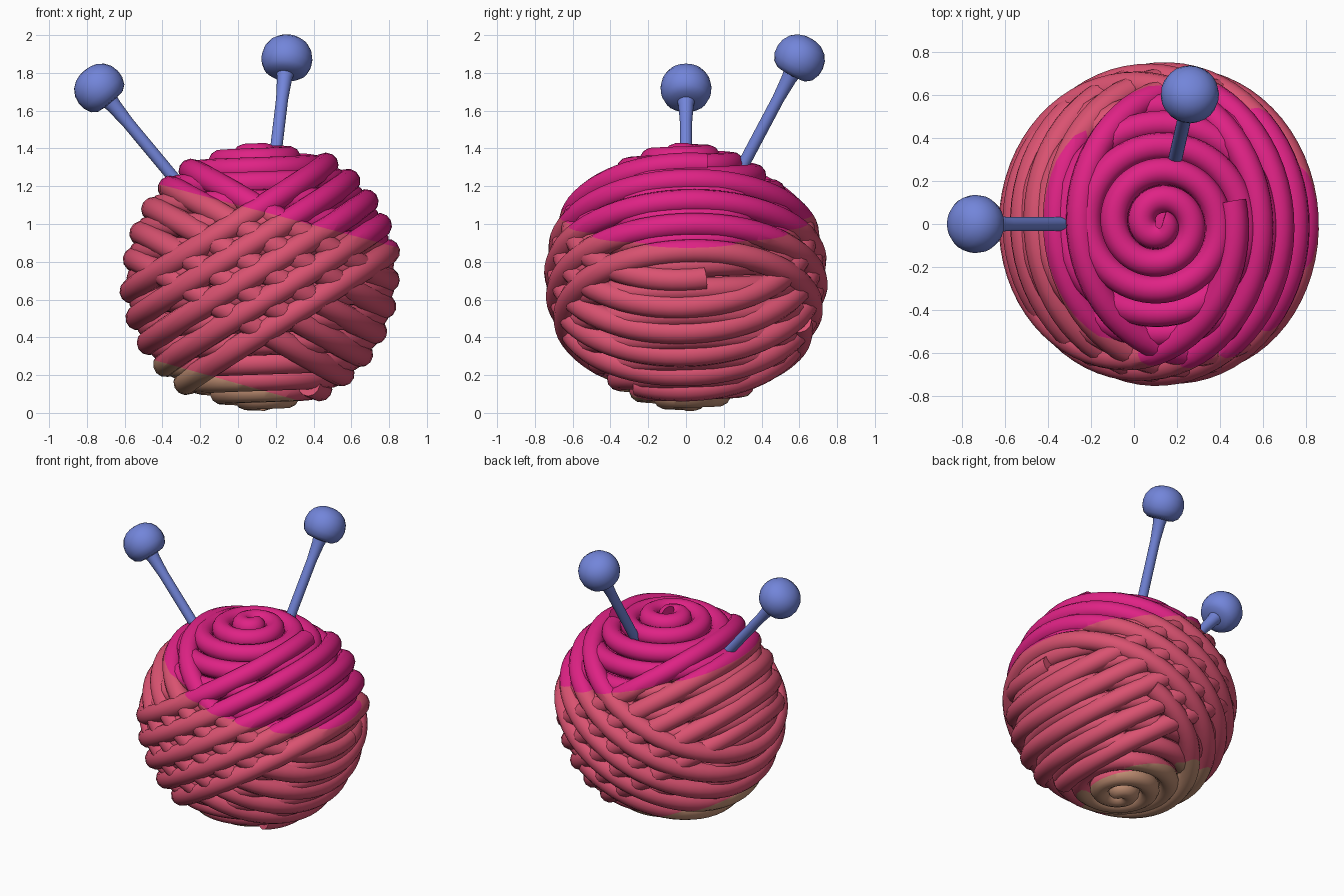
import bpy, bmesh, math
from mathutils import Vector, Matrix

if "Cube" in bpy.data.objects:
    bpy.data.objects.remove(bpy.data.objects["Cube"])

C = Vector((0.12, 0, 0.72))      # ball centre
YARN = 0.065                     # yarn thickness (radius)


def material(name, rgb):
    m = bpy.data.materials.new(name)
    m.diffuse_color = (*rgb, 1)
    m.use_nodes = True
    m.node_tree.nodes["Principled BSDF"].inputs["Base Color"].default_value = m.diffuse_color
    return m


PINK = material("hot_pink", (0.74, 0.016, 0.235))
CORAL = material("coral_red", (0.70, 0.085, 0.165))
TAN = material("tan", (0.52, 0.27, 0.17))
BLUE = material("needle_blue", (0.17, 0.235, 0.70))

# Tilted planes dividing the dyed colours of the yarn
PINK_CO, PINK_NO = Vector((0, 0, 1.10)), Vector((0.265, 0, 1)).normalized()
TAN_CO, TAN_NO = Vector((0, 0, 0.155)), Vector((0.28, 0, 1)).normalized()


def finish(name, bm, mats, dyed=False):
    if dyed:
        for co, no in ((PINK_CO, PINK_NO), (TAN_CO, TAN_NO)):
            bmesh.ops.bisect_plane(bm, geom=bm.verts[:] + bm.edges[:] + bm.faces[:],
                                   plane_co=co, plane_no=no)
        for f in bm.faces:
            c = f.calc_center_median()
            if (c - PINK_CO).dot(PINK_NO) > 0:
                f.material_index = 1
            elif (c - TAN_CO).dot(TAN_NO) < 0:
                f.material_index = 2
    bmesh.ops.recalc_face_normals(bm, faces=bm.faces)
    me = bpy.data.meshes.new(name)
    bm.to_mesh(me)
    bm.free()
    for m in mats:
        me.materials.append(m)
    ob = bpy.data.objects.new(name, me)
    bpy.context.collection.objects.link(ob)
    bpy.context.view_layer.objects.active = ob
    ob.select_set(True)
    bpy.ops.object.shade_smooth_by_angle(angle=math.radians(50))
    ob.select_set(False)


def winding(name, radius, tilt, lat0, lat1, turns, start=10, sides=12, per_turn=64):
    """Yarn wound round the ball from latitude lat0 to lat1 about a tilted axis."""
    rot = Matrix.Rotation(math.radians(-tilt), 3, 'Y')
    n = int(turns * per_turn)

    def direction(t):
        lat = math.radians(lat0 + (lat1 - lat0) * t)
        az = math.radians(start) - t * turns * math.tau
        return rot @ Vector((math.cos(lat) * math.cos(az),
                             math.cos(lat) * math.sin(az), math.sin(lat)))

    bm = bmesh.new()
    rings = []
    for i in range(n + 1):
        t = i / n
        d = direction(t)
        tangent = (direction(t + 1e-4) - direction(t - 1e-4)).normalized()
        side = tangent.cross(d).normalized()
        ring = []
        for k in range(sides):
            a = math.tau * k / sides
            ring.append(bm.verts.new(C + d * (radius + YARN * math.cos(a))
                                     + side * YARN * math.sin(a)))
        rings.append(ring)
    for r, s in zip(rings, rings[1:]):
        for k in range(sides):
            j = (k + 1) % sides
            bm.faces.new((r[k], r[j], s[j], s[k]))
    bm.faces.new(rings[0])
    bm.faces.new(rings[-1])
    finish(name, bm, (CORAL, PINK, TAN), dyed=True)


# Yarn ball: inner pole-to-pole winding and two crossing bands
winding("yarn_inner_winding", 0.645, 0, 89, -89, 15)
winding("yarn_band_falling", 0.672, -32, 31, -31, 5.1)
winding("yarn_band_rising", 0.687, 30, 30, -28, 4.8)

# Core that closes the gaps between the strands
bm = bmesh.new()
bmesh.ops.create_uvsphere(bm, u_segments=48, v_segments=32, radius=0.62,
                          matrix=Matrix.Translation(C))
finish("yarn_core", bm, (CORAL, PINK, TAN), dyed=True)

# Knitting needles: lathe profile (radius, distance along the axis from head centre)
PROFILE = [(0, -1.15), (0.012, -1.13), (0.032, -0.98), (0.032, -0.25), (0.04, -0.13),
           (0.045, -0.105), (0.085, -0.1), (0.115, -0.078), (0.132, -0.04), (0.135, 0),
           (0.126, 0.04), (0.104, 0.075), (0.07, 0.1), (0.035, 0.111), (0, 0.114)]


def needle(name, head, axis, sides=24):
    bm = bmesh.new()
    vs = [bm.verts.new((r, 0, z)) for r, z in PROFILE]
    es = [bm.edges.new(p) for p in zip(vs, vs[1:])]
    bmesh.ops.spin(bm, geom=vs + es, cent=(0, 0, 0), axis=(0, 0, 1),
                   angle=math.tau, steps=sides)
    bmesh.ops.remove_doubles(bm, verts=bm.verts, dist=1e-4)
    rot = Vector(axis).to_track_quat('Z', 'Y').to_matrix().to_4x4()
    bm.transform(Matrix.Translation(head) @ rot)
    finish(name, bm, (BLUE,))


needle("needle_left", (-0.74, 0, 1.725), (-0.64, 0, 0.77))
needle("needle_back", (0.26, 0.605, 1.883), (0.12, 0.53, 1))
